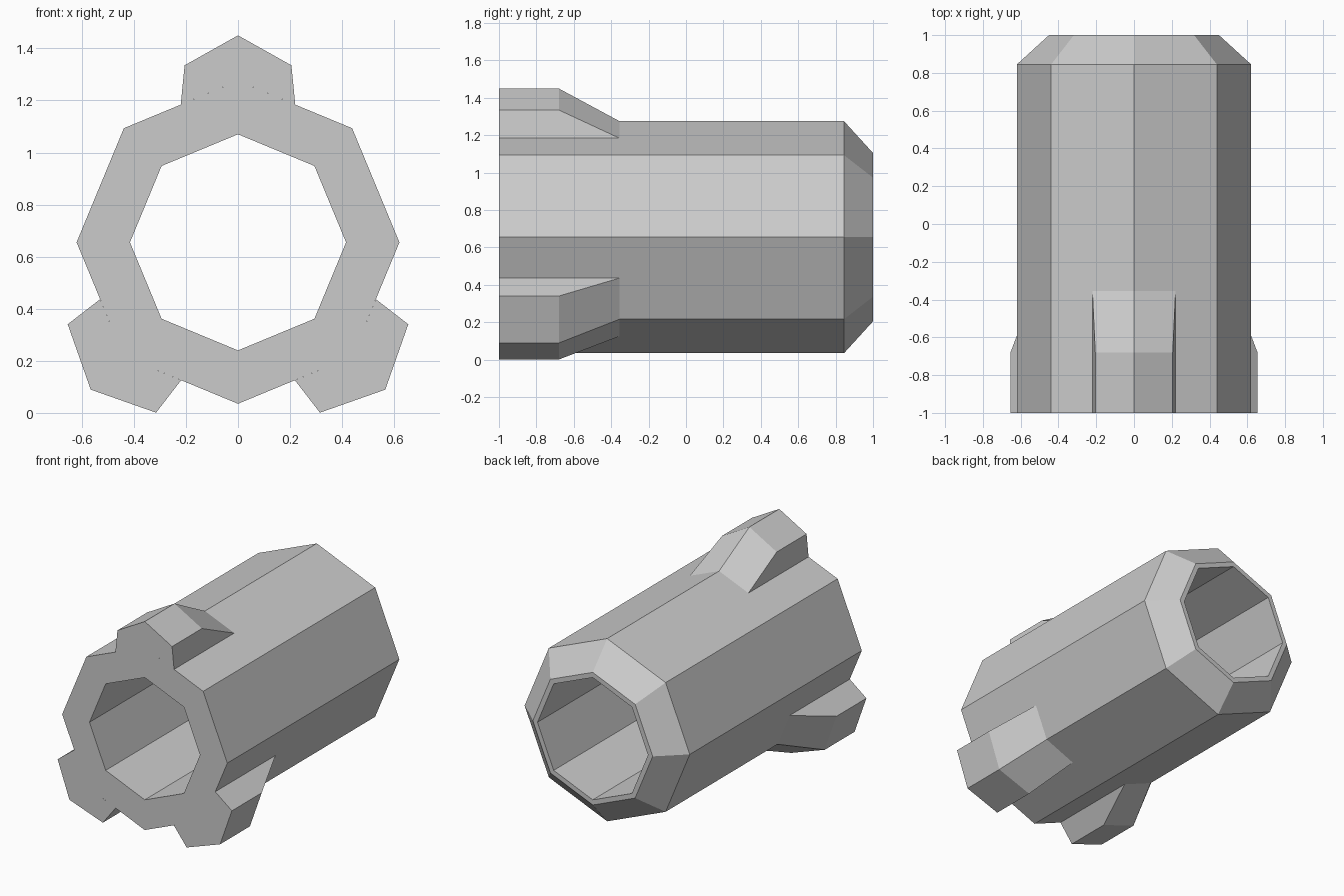
import bpy, bmesh
from math import sin, cos, pi, radians

if "Cube" in bpy.data.objects:
    bpy.data.objects.remove(bpy.data.objects["Cube"])

CZ = 0.655          # height of the tube axis
SIDES = 8


def make_object(name, verts, faces):
    mesh = bpy.data.meshes.new(name)
    mesh.from_pydata(verts, [], faces)
    bm = bmesh.new()
    bm.from_mesh(mesh)
    bmesh.ops.recalc_face_normals(bm, faces=bm.faces[:])
    bm.to_mesh(mesh)
    bm.free()
    obj = bpy.data.objects.new(name, mesh)
    bpy.context.collection.objects.link(obj)
    return obj


# Octagonal tube: closed (radius, y) profile swept around the axis
profile = [(0.62, -1), (0.62, 0.845), (0.45, 1), (0.415, 1), (0.415, -1)]
n = len(profile)
verts = [(r * cos(2 * pi * i / SIDES), y, CZ + r * sin(2 * pi * i / SIDES))
         for i in range(SIDES) for r, y in profile]
faces = []
for i in range(SIDES):
    j = (i + 1) % SIDES
    for k in range(n):
        m = (k + 1) % n
        faces.append((i * n + k, i * n + m, j * n + m, j * n + k))
make_object("tube_body", verts, faces)


# Lug on a tube ridge: straight block with a ramp running down to the tube
def make_lug(name, angle, half_width, shoulder, peak):
    a = radians(angle)

    def point(p, d, y):
        return (d * cos(a) + p * sin(a), y, CZ + d * sin(a) - p * cos(a))

    base, ridge = (0.22, 0.529), 0.62
    top = [(-half_width, shoulder), (0, peak), (half_width, shoulder)]
    seat = [(-base[0], base[1]), (0, ridge), base]
    verts = [point(p, d, -1) for p, d in top]           # 0-2 front top
    verts += [point(p, d, -0.68) for p, d in top]       # 3-5 ramp start
    verts += [point(p, d, -1) for p, d in seat]         # 6-8 front seat
    verts += [point(p, d, -0.355) for p, d in seat]     # 9-11 ramp end
    faces = [(6, 0, 1, 2, 8, 7),                        # front
             (0, 3, 4, 1), (1, 4, 5, 2),                # top
             (3, 9, 10, 4), (4, 10, 11, 5),             # ramp
             (6, 9, 3, 0), (8, 2, 5, 11),               # sides
             (6, 7, 10, 9), (7, 8, 11, 10)]             # seat
    make_object(name, verts, faces)


make_lug("top_lug", 90, 0.205, 0.68, 0.795)
make_lug("lower_right_lug", -45, 0.24, 0.685, 0.80)
make_lug("lower_left_lug", -135, 0.24, 0.685, 0.80)
